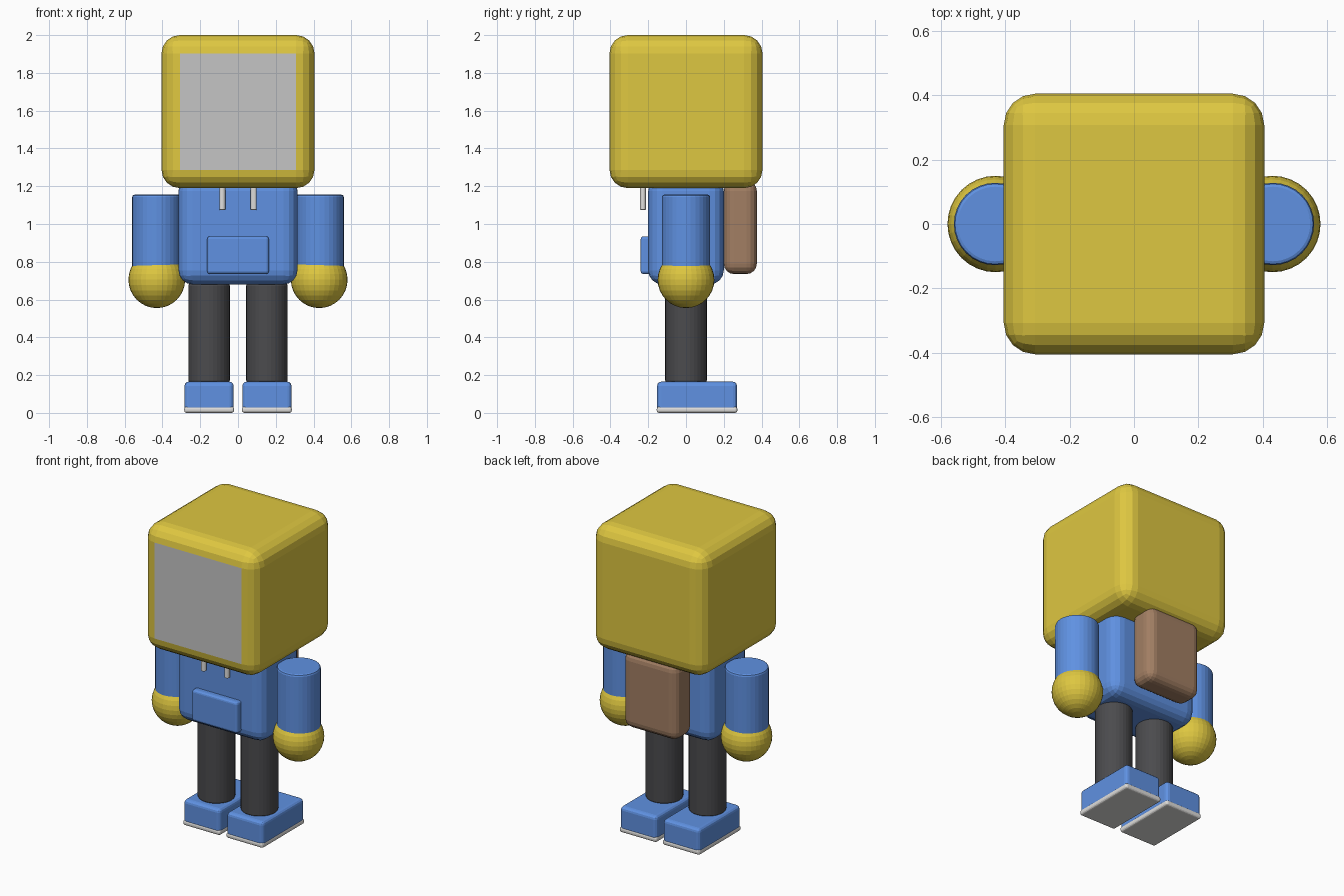
import bpy, bmesh, math
from mathutils import Matrix

if "Cube" in bpy.data.objects:
    bpy.data.objects.remove(bpy.data.objects["Cube"])


def material(name, rgb):
    m = bpy.data.materials.new(name)
    m.diffuse_color = (*rgb, 1)
    m.use_nodes = True
    m.node_tree.nodes["Principled BSDF"].inputs["Base Color"].default_value = m.diffuse_color
    return m


YELLOW = material("yellow", (0.73, 0.57, 0.052))
GREY = material("face_grey", (0.56, 0.56, 0.56))
BLUE = material("blue", (0.115, 0.285, 0.76))
BROWN = material("brown", (0.36, 0.21, 0.125))
DARK = material("charcoal", (0.07, 0.07, 0.075))
WHITE = material("off_white", (0.75, 0.74, 0.72))


def finish(bm, name, mat):
    bmesh.ops.recalc_face_normals(bm, faces=bm.faces)
    me = bpy.data.meshes.new(name)
    bm.to_mesh(me)
    bm.free()
    me.materials.append(mat)
    ob = bpy.data.objects.new(name, me)
    bpy.context.collection.objects.link(ob)
    return ob


def round_edges(bm, r, seg):
    """Bevel only the hard edges."""
    edges = [e for e in bm.edges if e.calc_face_angle(0) > math.radians(60)]
    bmesh.ops.bevel(bm, geom=edges, offset=r, offset_type='OFFSET',
                    segments=seg, profile=0.5, affect='EDGES')


def box(name, x, y, z, r, seg, mat):
    """Rounded box from (min, max) ranges."""
    bm = bmesh.new()
    bmesh.ops.create_cube(bm, size=1)
    for v in bm.verts:
        v.co = [(a + b) / 2 + c * (b - a) for (a, b), c in zip((x, y, z), v.co)]
    round_edges(bm, r, seg)
    return finish(bm, name, mat)


def cylinder(name, x, y, z, radius, r, mat, sides=32):
    bm = bmesh.new()
    bmesh.ops.create_cone(bm, cap_ends=True, segments=sides, radius1=radius,
                          radius2=radius, depth=z[1] - z[0],
                          matrix=Matrix.Translation((x, y, sum(z) / 2)))
    round_edges(bm, r, 2)
    return finish(bm, name, mat)


def ball(name, x, z, radius, mat):
    bm = bmesh.new()
    bmesh.ops.create_uvsphere(bm, u_segments=32, v_segments=16, radius=radius,
                              matrix=Matrix.Translation((x, 0, z)))
    return finish(bm, name, mat)


# Head, with the flat front coloured as the face panel
head = box("head", (-0.405, 0.405), (-0.405, 0.405), (1.19, 2.0), 0.097, 4, YELLOW)
head.data.materials.append(GREY)
for p in head.data.polygons:
    if p.normal.y < -0.999:
        p.material_index = 1

# Torso, front pocket and backpack
box("torso", (-0.315, 0.315), (-0.2, 0.2), (0.68, 1.25), 0.075, 4, BLUE)
box("front_pocket", (-0.163, 0.163), (-0.24, -0.18), (0.735, 0.935), 0.015, 3, BLUE)
box("backpack", (-0.195, 0.195), (0.2, 0.375), (0.735, 1.23), 0.055, 4, BROWN)

# Paired parts
for side, s in (("left", -1), ("right", 1)):
    cylinder(side + "_drawstring", s * 0.083, -0.228, (1.075, 1.24), 0.016, 0.003, WHITE, 16)
    cylinder(side + "_arm", s * 0.432, 0, (0.68, 1.155), 0.128, 0.012, BLUE)
    ball(side + "_hand", s * 0.43, 0.705, 0.15, YELLOW)
    cylinder(side + "_leg", s * 0.153, 0, (0.16, 0.685), 0.11, 0.012, DARK)
    cx = s * 0.153
    box(side + "_shoe", (cx - 0.13, cx + 0.13), (-0.153, 0.27), (0.01, 0.165), 0.022, 3, BLUE)
    box(side + "_sole", (cx - 0.132, cx + 0.132), (-0.155, 0.272), (0.0, 0.034), 0.013, 3, WHITE)
